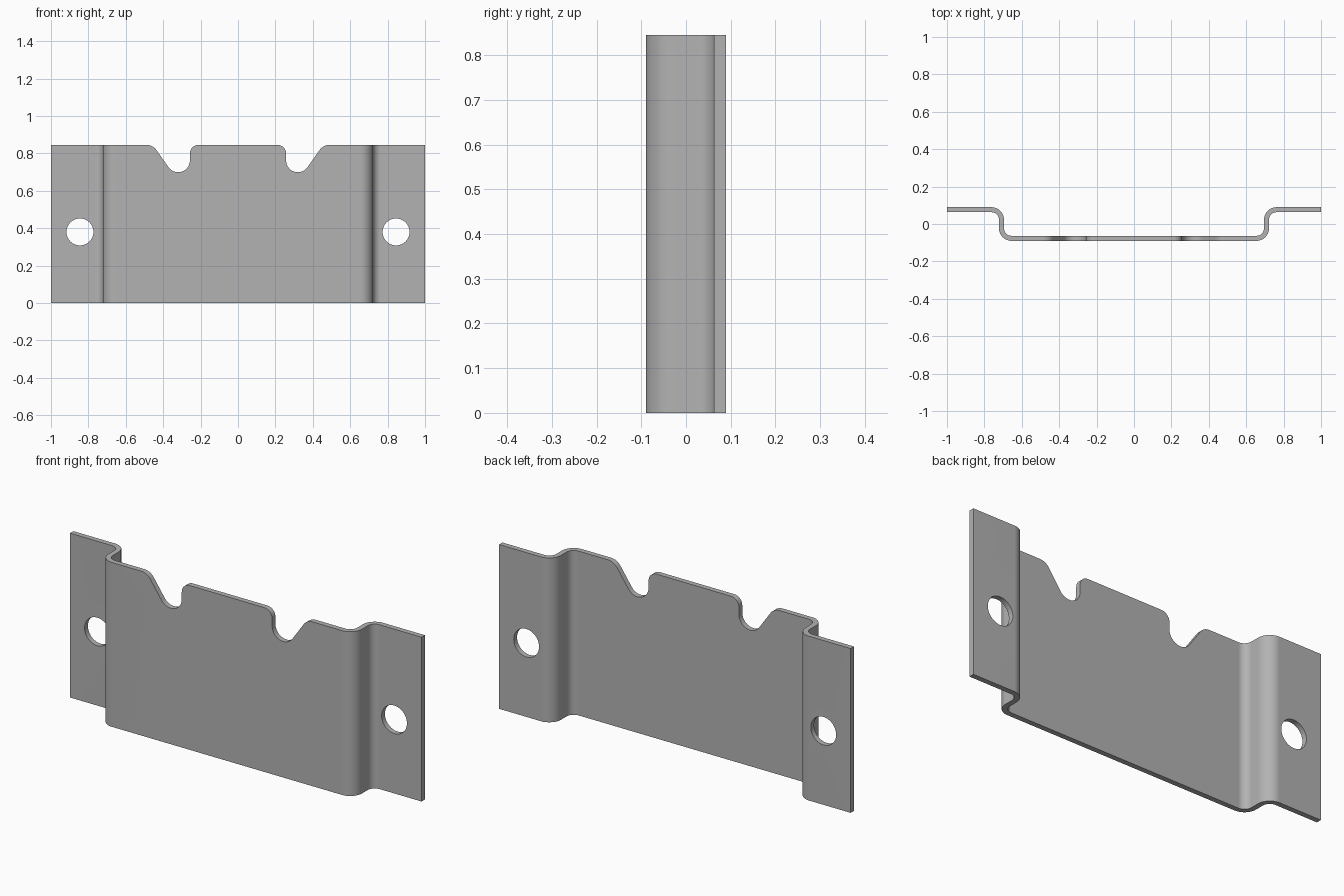
import bpy, bmesh, math
from mathutils import Vector, Matrix

if "Cube" in bpy.data.objects:
    bpy.data.objects.remove(bpy.data.objects["Cube"], do_unlink=True)

HEIGHT = 0.845
INNER, OUTER = 0.04, 0.067   # bend radii of the sheet

steel = bpy.data.materials.new("grey steel")
steel.use_nodes = True
grey = (0.45, 0.45, 0.45, 1)
steel.diffuse_color = grey
steel.node_tree.nodes["Principled BSDF"].inputs["Base Color"].default_value = grey


def rounded(corners, steps=12):
    """Closed outline from (x, y, radius) corners, each filleted by its radius."""
    out = []
    for i, (x, y, r) in enumerate(corners):
        p = Vector((x, y))
        if r == 0:
            out.append(p)
            continue
        a = (Vector(corners[i - 1][:2]) - p).normalized()
        b = (Vector(corners[(i + 1) % len(corners)][:2]) - p).normalized()
        half = a.angle(b) / 2
        centre = p + (a + b).normalized() * (r / math.sin(half))
        start = p + a * (r / math.tan(half)) - centre
        end = p + b * (r / math.tan(half)) - centre
        sweep = start.angle_signed(end)
        for k in range(steps + 1):
            out.append(centre + Matrix.Rotation(-sweep * k / steps, 2) @ start)
    return out


def mirrored(half):
    """Add the mirror image of a run of corners about x = 0."""
    return half + [(-x, y, r) for x, y, r in reversed(half)]


def prism(name, outline, depth):
    """Extrude a flat outline along z."""
    bm = bmesh.new()
    face = bm.faces.new([bm.verts.new((p.x, p.y, 0)) for p in outline])
    ext = bmesh.ops.extrude_face_region(bm, geom=[face])
    bmesh.ops.translate(bm, vec=(0, 0, depth),
                        verts=[v for v in ext["geom"] if isinstance(v, bmesh.types.BMVert)])
    bmesh.ops.recalc_face_normals(bm, faces=bm.faces)
    mesh = bpy.data.meshes.new(name)
    bm.to_mesh(mesh)
    bm.free()
    mesh.materials.append(steel)
    obj = bpy.data.objects.new(name, mesh)
    bpy.context.collection.objects.link(obj)
    return obj


def cut(target, cutter):
    bpy.context.view_layer.objects.active = target
    mod = target.modifiers.new("cut", "BOOLEAN")
    mod.operation, mod.solver, mod.object = "DIFFERENCE", "EXACT", cutter
    bpy.ops.object.modifier_apply(modifier=mod.name)
    bpy.data.objects.remove(cutter, do_unlink=True)


# Bent sheet: set-back flanges, stepped walls, forward centre panel
back = [(1, 0.09, 0), (0.695, 0.09, OUTER), (0.695, -0.063, INNER)]
front = [(0.722, -0.09, OUTER), (0.722, 0.063, INNER), (1, 0.063, 0)]
outline = mirrored(back) + [(-x, y, r) for x, y, r in reversed(front)] + front
bracket = prism("mounting_bracket", rounded(outline), 1.0)

# Top edge trim with two hooked notches
notch = [(1.2, HEIGHT, 0), (0.455, HEIGHT, 0.063),
         (0.257, 0.563, 0.063), (0.257, HEIGHT, 0.045)]
trim = prism("top_trim_cutter", rounded(mirrored(notch) + [(-1.2, 1.2, 0), (1.2, 1.2, 0)]), 1)
trim.matrix_world = Matrix.Translation((0, 0.5, 0)) @ Matrix.Rotation(math.pi / 2, 4, "X")
cut(bracket, trim)

# Screw holes in the flanges
for side in (-1, 1):
    ring = [Vector((math.cos(t), math.sin(t))) * 0.072
            for t in (2 * math.pi * k / 48 for k in range(48))]
    hole = prism("hole_cutter", ring, 1)
    hole.matrix_world = (Matrix.Translation((side * 0.845, 0.5, 0.38))
                         @ Matrix.Rotation(math.pi / 2, 4, "X"))
    cut(bracket, hole)

# Smooth bends with crisp sheet edges
bpy.ops.object.select_all(action="DESELECT")
bracket.select_set(True)
bpy.context.view_layer.objects.active = bracket
bpy.ops.object.shade_smooth_by_angle(angle=math.radians(30))
weighted = bracket.modifiers.new("flat panels", "WEIGHTED_NORMAL")
weighted.keep_sharp = True
